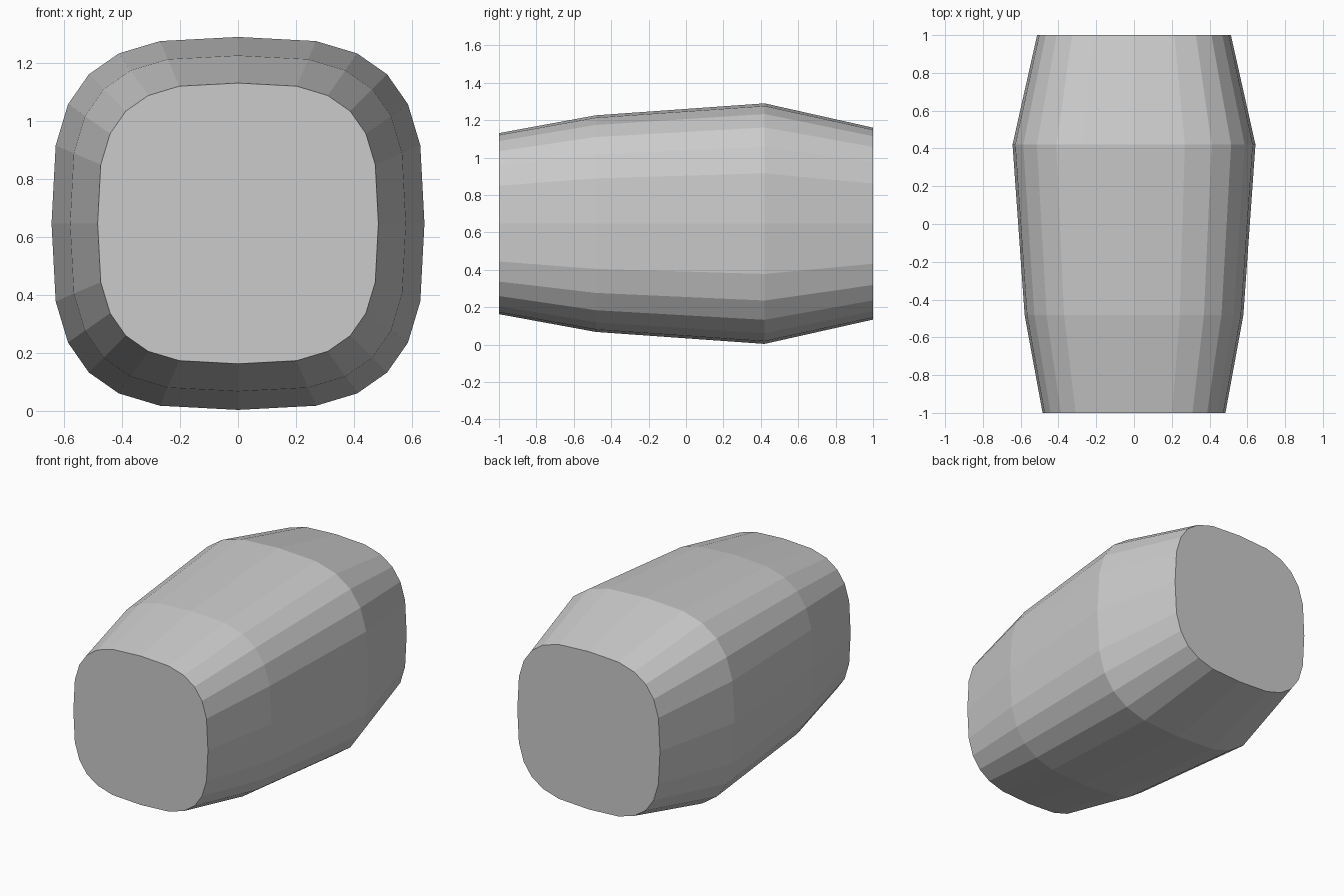
import bpy, bmesh
from math import sin, cos, radians, copysign

if "Cube" in bpy.data.objects:
    bpy.data.objects.remove(bpy.data.objects["Cube"])

SIDES = 24
CENTRE_Z = 0.647
POWER = 0.645  # rounded-square cross-section
# (y position, half size) of each ring, front to back
RINGS = [(-1.0, 0.484), (-0.482, 0.579), (0.42, 0.643), (1.0, 0.513)]


def soft(v):
    return copysign(abs(v) ** POWER, v) if abs(v) > 1e-9 else 0.0


bm = bmesh.new()
rings = []
for y, r in RINGS:
    angles = [radians(360 * i / SIDES) for i in range(SIDES)]
    rings.append([bm.verts.new((r * soft(cos(a)), y, CENTRE_Z + r * soft(sin(a))))
                  for a in angles])

# Barrel walls
for a, b in zip(rings, rings[1:]):
    for i in range(SIDES):
        j = (i + 1) % SIDES
        bm.faces.new((a[i], a[j], b[j], b[i]))

# Flat end caps
bm.faces.new(rings[0])
bm.faces.new(rings[-1])
bmesh.ops.recalc_face_normals(bm, faces=bm.faces)

mesh = bpy.data.meshes.new("barrel_body")
bm.to_mesh(mesh)
bm.free()
bpy.context.collection.objects.link(bpy.data.objects.new("barrel_body", mesh))
